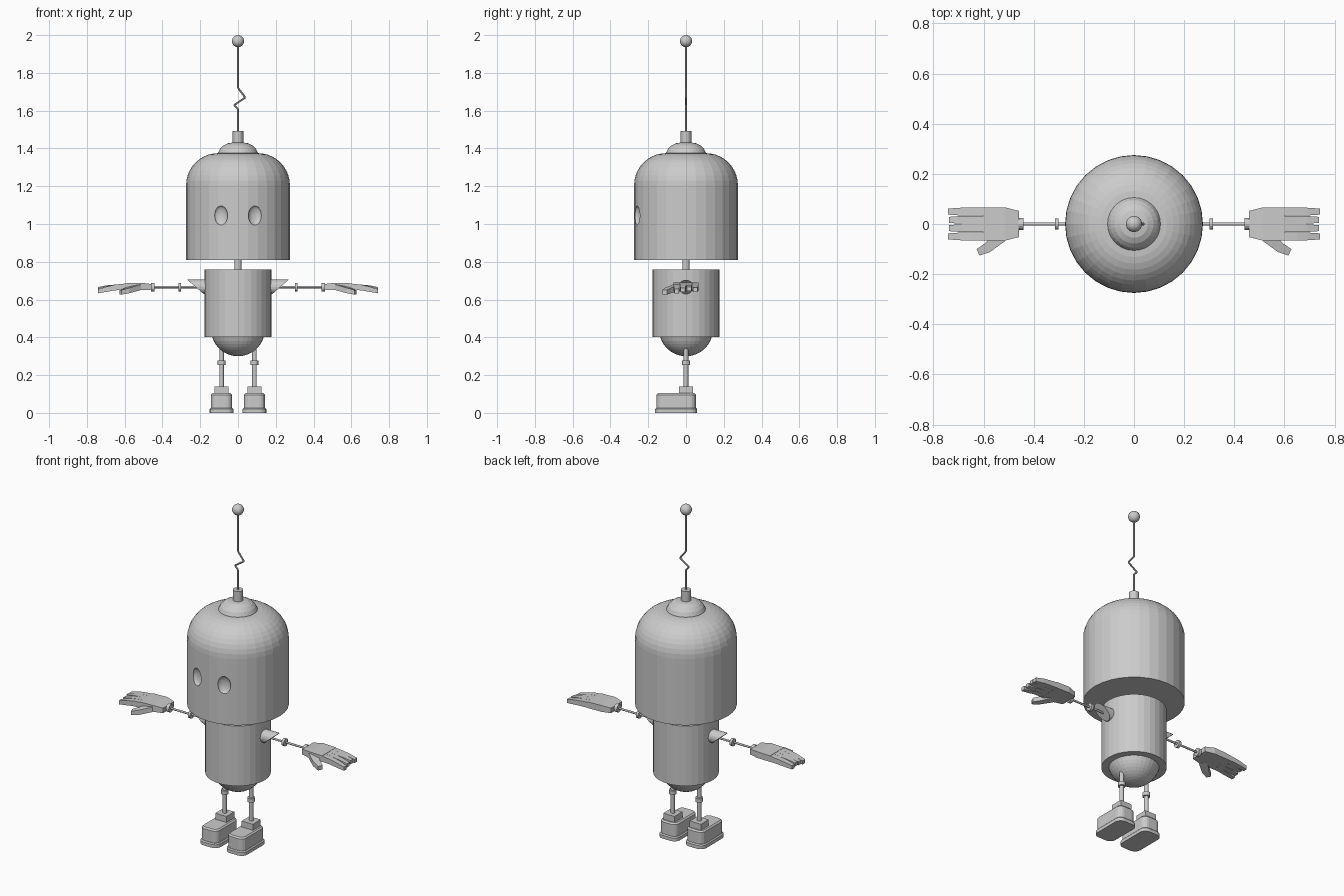
import bpy, bmesh, math
from mathutils import Vector, Matrix

if "Cube" in bpy.data.objects:
    bpy.data.objects.remove(bpy.data.objects["Cube"])

grey = bpy.data.materials.new("light grey")
grey.diffuse_color = (0.6, 0.6, 0.6, 1)
grey.use_nodes = True
grey.node_tree.nodes["Principled BSDF"].inputs["Base Color"].default_value = grey.diffuse_color


def make(name, bm, mirror=False):
    """Turn a bmesh into a named object, optionally mirrored across x = 0."""
    bmesh.ops.remove_doubles(bm, verts=bm.verts, dist=1e-5)
    bmesh.ops.recalc_face_normals(bm, faces=bm.faces)
    me = bpy.data.meshes.new(name)
    bm.to_mesh(me)
    bm.free()
    me.materials.append(grey)
    ob = bpy.data.objects.new(name, me)
    bpy.context.collection.objects.link(ob)
    if mirror:
        m = ob.modifiers.new("mirror", 'MIRROR')
        m.use_mirror_merge = False
    return ob


def lathe(name, profile, segs=32):
    """Spin an (r, z) profile round the z axis."""
    bm = bmesh.new()
    rings = [[bm.verts.new((r * math.cos(2 * math.pi * i / segs),
                            r * math.sin(2 * math.pi * i / segs), z))
              for i in range(segs)] for r, z in profile if r > 0]
    for a, b in zip(rings, rings[1:]):
        for i in range(segs):
            j = (i + 1) % segs
            bm.faces.new((a[i], a[j], b[j], b[i]))
    bm.faces.new(rings[0])
    bm.faces.new(rings[-1])
    return make(name, bm)


def rod(bm, a, b, r, segs=16):
    a, b = Vector(a), Vector(b)
    d = b - a
    mat = Matrix.Translation((a + b) / 2) @ d.to_track_quat('Z', 'Y').to_matrix().to_4x4()
    return bmesh.ops.create_cone(bm, cap_ends=True, segments=segs, radius1=r,
                                 radius2=r, depth=d.length, matrix=mat)["verts"]


def rods(name, parts, mirror=True, segs=16):
    bm = bmesh.new()
    for a, b, r in parts:
        rod(bm, a, b, r, segs)
    return make(name, bm, mirror)


def loft(bm, stations):
    """Rectangular sections (x, y, z, half width, half height) along a path."""
    pts = [Vector(s[:3]) for s in stations]
    rings = []
    for i, s in enumerate(stations):
        d = pts[min(i + 1, len(pts) - 1)] - pts[max(i - 1, 0)]
        side = Vector((-d.y, d.x, 0)).normalized() * s[3]
        up = Vector((0, 0, s[4]))
        rings.append([bm.verts.new(pts[i] + side * u + up * v)
                      for u, v in ((-1, -1), (1, -1), (1, 1), (-1, 1))])
    for a, b in zip(rings, rings[1:]):
        for i in range(4):
            j = (i + 1) % 4
            bm.faces.new((a[i], a[j], b[j], b[i]))
    bm.faces.new(rings[0])
    bm.faces.new(rings[-1])


def block(name, x0, x1, y0, y1, z0, z1, corner=0.0, top=0.0):
    """Box with rounded upright corners and a chamfered top edge."""
    bm = bmesh.new()
    bmesh.ops.create_cube(bm, size=1, matrix=Matrix.Translation(
        ((x0 + x1) / 2, (y0 + y1) / 2, (z0 + z1) / 2)) @ Matrix.Diagonal((x1 - x0, y1 - y0, z1 - z0, 1)))
    if corner:
        up = [e for e in bm.edges if abs(e.verts[0].co.z - e.verts[1].co.z) > 1e-4]
        bmesh.ops.bevel(bm, geom=up, offset=corner, segments=4, profile=0.5, affect='EDGES')
    if top:
        rim = [e for e in bm.edges if all(abs(v.co.z - z1) < 1e-4 for v in e.verts)]
        bmesh.ops.bevel(bm, geom=rim, offset=top, segments=1, profile=0.5, affect='EDGES')
    return make(name, bm, True)


def arc(cr, cz, r, a0, a1, n):
    return [(cr + r * math.cos(math.radians(a0 + (a1 - a0) * i / n)),
             cz + r * math.sin(math.radians(a0 + (a1 - a0) * i / n))) for i in range(n + 1)]


# Head with dome top, and hollowed eyes
head = lathe("head", [(0.275, 0.81)] + arc(0.105, 1.205, 0.17, 0, 90, 10))
bm = bmesh.new()
for s in (-1, 1):
    turn = Matrix.Rotation(s * math.atan2(0.09, 0.258), 4, 'Z')
    bmesh.ops.create_uvsphere(bm, u_segments=24, v_segments=16, radius=1,
                              matrix=Matrix.Translation((s * 0.09, -0.259, 1.045)) @ turn
                              @ Matrix.Diagonal((0.037, 0.022, 0.051, 1)))
cutter = make("eye_cutter", bm)
cutter.hide_render = True
cutter.display_type = 'WIRE'
cut = head.modifiers.new("eyes", 'BOOLEAN')
cut.operation = 'DIFFERENCE'
cut.solver = 'EXACT'
cut.object = cutter

# Head cap, antenna socket, antenna and ball
lathe("head_cap", [(0.107, 1.365), (0.105, 1.378), (0.095, 1.398), (0.078, 1.415),
                   (0.055, 1.427), (0.03, 1.431)])
lathe("antenna_socket", [(0.028, 1.42), (0.028, 1.492)], 24)
zig = [(0, 0, 1.48), (0, 0, 1.608), (-0.02, 0, 1.63), (0.039, 0, 1.67), (0, 0, 1.72), (0, 0, 1.95)]
rods("antenna", [(a, b, 0.005) for a, b in zip(zig, zig[1:])], False, 8)
bm = bmesh.new()
bmesh.ops.create_uvsphere(bm, u_segments=32, v_segments=16, radius=0.032,
                          matrix=Matrix.Translation((0, 0, 1.968)))
make("antenna_ball", bm)

# Neck, torso and rounded hips
lathe("neck", [(0.019, 0.75), (0.019, 0.82)], 24)
lathe("torso", [(0.177, 0.403), (0.177, 0.76)])
lathe("hips", arc(0, 0.442, 0.142, -88, -10, 10))

# Shoulder sleeves, cut off at a slant
bm = bmesh.new()
for v in rod(bm, (0.15, 0, 0.667), (0.25, 0, 0.667), 0.038, 24):
    if v.co.x > 0.2:
        v.co.x = 0.225 + (v.co.z - 0.667) * 1.15
make("shoulder", bm, True)

# Arms with elbow and wrist rings
rods("arm", [((0.17, 0, 0.665), (0.47, 0, 0.665), 0.006)])
rods("elbow", [((0.301, 0, 0.665), (0.316, 0, 0.665), 0.022)])
rods("wrist", [((0.441, 0, 0.665), (0.46, 0, 0.665), 0.023)])

# Hands: palm, four fingers and a thumb
bm = bmesh.new()
loft(bm, [(0.458, 0, 0.667, 0.052, 0.015), (0.514, 0, 0.670, 0.066, 0.019),
          (0.60, 0, 0.668, 0.066, 0.018)])
make("palm", bm, True)
bm = bmesh.new()
for i, (drop, reach) in enumerate([(0.012, 0.742), (0.006, 0.738), (0.0, 0.738), (0.004, 0.742)]):
    y = -0.0495 + 0.033 * i
    loft(bm, [(0.595, y, 0.668, 0.0162, 0.017), (0.65, y, 0.664, 0.0162, 0.015),
              (0.69, y, 0.662 - drop / 2, 0.0155, 0.014), (reach, y, 0.656 - drop, 0.012, 0.011)])
make("fingers", bm, True)
bm = bmesh.new()
loft(bm, [(0.53, -0.05, 0.665, 0.024, 0.015), (0.585, -0.095, 0.648, 0.02, 0.014),
          (0.622, -0.113, 0.638, 0.014, 0.012)])
make("thumb", bm, True)

# Legs with knee rings
rods("leg", [((0.087, 0, 0.13), (0.087, 0, 0.37), 0.012)])
rods("knee", [((0.087, 0, 0.254), (0.087, 0, 0.277), 0.021)])

# Ankles, shoes and soles
block("ankle", 0.05, 0.124, -0.037, 0.037, 0.09, 0.14)
block("shoe", 0.031, 0.143, -0.156, 0.052, 0.015, 0.104, 0.032, 0.008)
block("sole", 0.024, 0.150, -0.164, 0.059, 0.0, 0.026, 0.036, 0.006)
